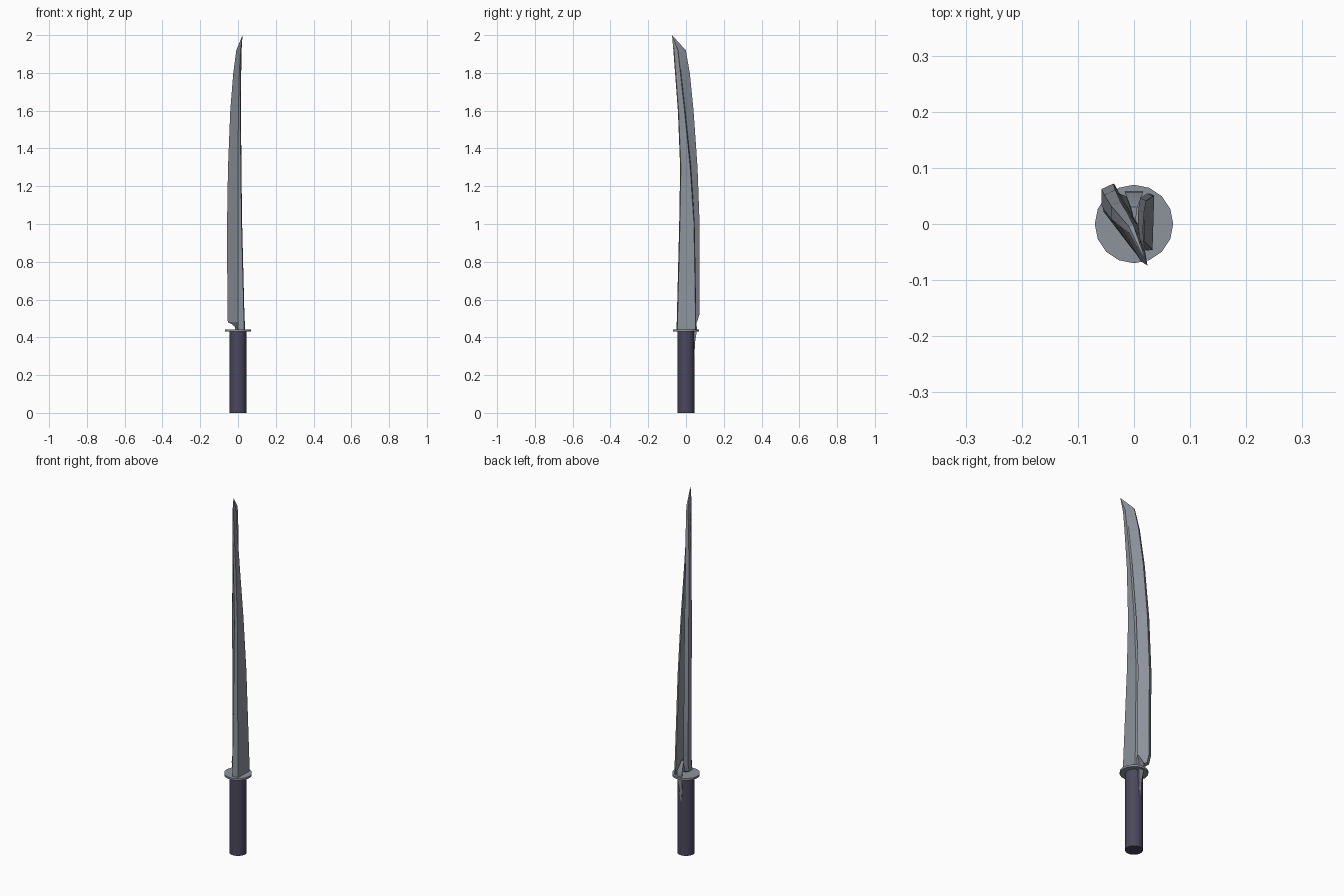
import bpy, bmesh, math

if "Cube" in bpy.data.objects:
    bpy.data.objects.remove(bpy.data.objects["Cube"])


def material(name, rgb):
    m = bpy.data.materials.new(name)
    m.diffuse_color = (*rgb, 1)
    m.use_nodes = True
    m.node_tree.nodes["Principled BSDF"].inputs["Base Color"].default_value = m.diffuse_color
    return m


steel = material("steel grey", (0.27, 0.29, 0.33))
wrap = material("dark violet grip", (0.07, 0.065, 0.105))


def loft(name, rings, mat, tip=None):
    """Skin a list of equal-length rings, capping the ends."""
    bm = bmesh.new()
    vs = [[bm.verts.new(p) for p in r] for r in rings]
    n = len(vs[0])
    for a, b in zip(vs, vs[1:]):
        for i in range(n):
            j = (i + 1) % n
            bm.faces.new((a[i], a[j], b[j], b[i]))
    bm.faces.new(vs[0][::-1])
    if tip:
        t = bm.verts.new(tip)
        for i in range(n):
            bm.faces.new((vs[-1][i], vs[-1][(i + 1) % n], t))
    else:
        bm.faces.new(vs[-1])
    bmesh.ops.recalc_face_normals(bm, faces=bm.faces)
    me = bpy.data.meshes.new(name)
    bm.to_mesh(me)
    bm.free()
    me.materials.append(mat)
    ob = bpy.data.objects.new(name, me)
    bpy.context.collection.objects.link(ob)
    bpy.context.view_layer.objects.active = ob
    ob.select_set(True)
    bpy.ops.object.shade_smooth_by_angle(angle=math.radians(25))
    ob.select_set(False)
    return ob


def disc(r, z, n):
    return [(r * math.cos(math.tau * i / n), r * math.sin(math.tau * i / n), z)
            for i in range(n)]


# Grip and guard
loft("grip", [disc(0.044, 0, 16), disc(0.044, 0.432, 16)], wrap)
loft("guard", [disc(0.07, 0.430, 16), disc(0.07, 0.441, 16)], steel)

# Blade: V section with a front edge, a right wing and a long left wing (spine)
# z, edge (x, y), right wing (x, y), spine (x, y), spine thickness, groove depth
stations = [
    (0.44, 0.000, -0.050, 0.036, 0.050, -0.030, 0.050, 0.020, 0.75),
    (0.47, 0.000, -0.049, 0.036, 0.050, -0.054, 0.058, 0.026, 0.72),
    (0.52, 0.000, -0.048, 0.034, 0.050, -0.056, 0.071, 0.028, 0.70),
    (1.00, 0.000, -0.036, 0.022, 0.042, -0.058, 0.072, 0.028, 0.60),
    (1.30, 0.000, -0.031, 0.018, 0.022, -0.053, 0.061, 0.026, 0.50),
    (1.60, 0.002, -0.043, 0.016, -0.008, -0.041, 0.040, 0.022, 0.40),
    (1.80, 0.007, -0.058, 0.017, -0.030, -0.025, 0.020, 0.017, 0.35),
    (1.92, 0.013, -0.067, 0.019, -0.043, -0.009, -0.001, 0.010, 0.30),
]


def section(z, ex, ey, rx, ry, sx, sy, t, g):
    bx = rx - 0.003
    by = ey + 0.004
    dx, dy = rx - t * 0.4, ry + 0.004           # inner lip of right wing
    nx = ex + 0.45 * (rx - ex)                  # groove bottom
    ny = ry + g * (ey - ry)
    step = 0.028 if z < 0.45 else 0             # left wing stops above guard
    return [(ex, ey, z), (bx, by, z), (rx, ry, z), (dx, dy, z), (nx, ny, z),
            (sx + t * 0.75, sy, z + step), (sx, sy - t * 0.35, z + step),
            (sx, sy - t * 1.4, z + step)]


rings = [section(*s) for s in stations]
rings[1] = [(x, y, z + 0.01) for x, y, z in rings[1]]
loft("blade", rings, steel, (0.024, -0.074, 2.0))

# Tapered tang showing at the back of the grip, running up into the groove
tang = [(0.30, 0.003, 0.044), (0.38, 0.010, 0.049), (0.44, 0.016, 0.058),
        (0.47, 0.016, 0.056), (0.52, 0.006, 0.030)]
loft("tang", [[(-w, y, z), (0.002, y - 0.03, z), (w, y, z)]
              for z, w, y in tang], steel)
